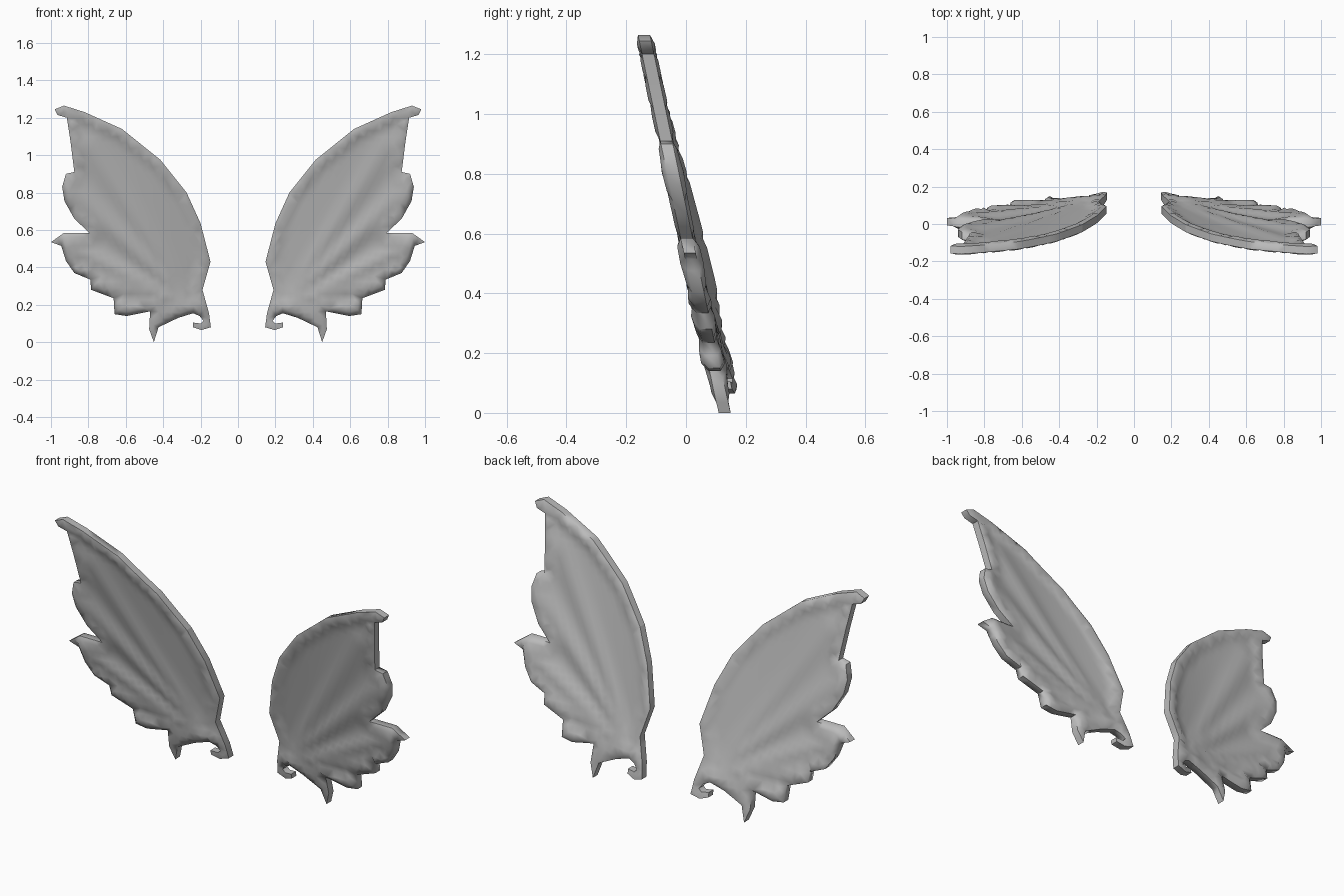
import bpy, bmesh, math
from mathutils import Vector
from mathutils.geometry import delaunay_2d_cdt, intersect_point_line

if "Cube" in bpy.data.objects:
    bpy.data.objects.remove(bpy.data.objects["Cube"])

# Wing outline in x, z: hooked root, leading edge, tip, then scalloped lobes
OUTLINE = [Vector(p) for p in [
    (.145, .08), (.155, .155), (.19, .28), (.147, .43), (.20, .635), (.275, .80),
    (.415, .975), (.62, 1.14), (.82, 1.23), (.93, 1.265), (.98, 1.245), (.965, 1.215),
    (.915, 1.2), (.895, 1.07), (.875, .91), (.92, .90), (.94, .83), (.928, .755),
    (.875, .66), (.795, .585), (.93, .585), (1.0, .535), (.945, .515), (.92, .435),
    (.875, .37), (.79, .335), (.785, .28), (.665, .235), (.66, .15), (.595, .14),
    (.47, .165), (.475, .07), (.45, 0), (.425, .08), (.32, .13), (.24, .155),
    (.205, .14), (.185, .115), (.20, .10), (.24, .105), (.24, .08), (.195, .065)]]
# Veins fan out from the root: end point and height
ROOT = Vector((.22, .17))
VEINS = [(Vector((.80, 1.05)), .012), (Vector((.88, .80)), .018),
         (Vector((.95, .53)), .022), (Vector((.83, .36)), .022),
         (Vector((.63, .18)), .022)]


def segments(pts):
    return list(zip(pts, pts[1:] + pts[:1]))


def seg_dist(p, a, b):
    q, t = intersect_point_line(p, a, b)
    t = min(1, max(0, t))
    return (p - (a + (b - a) * t)).length, t


def edge_dist(p):
    return min(seg_dist(p, a, b)[0] for a, b in segments(OUTLINE))


def inside(p):
    hit = False
    for a, b in segments(OUTLINE):
        if (a.y > p.y) != (b.y > p.y):
            if p.x < a.x + (p.y - a.y) / (b.y - a.y) * (b.x - a.x):
                hit = not hit
    return hit


def middle(p):
    # Wing leans forward to the tip and curls back beside the root
    return .125 - .21 * p.y + .04 * max(0, 1 - (p.x - .15) / .45) ** 2


def half_thickness(p):
    # Rounded rim, thin membrane, raised veins
    d = edge_dist(p)
    if d < .02:
        rim = .02 + .5 * d
    else:
        k = min(1, (d - .02) / .05)
        rim = .03 - .018 * k * k * (3 - 2 * k)
    vein = 0
    for end, height in VEINS:
        dist, t = seg_dist(p, ROOT, end)
        width = .02 + .04 * t
        vein = max(vein, height * math.exp(-(dist / width) ** 2))
    return rim + vein * min(1, d / .05)


# Points: outline, rim ring and a staggered fill
points = []
for a, b in segments(OUTLINE):
    n = max(1, math.ceil((b - a).length / .06))
    points += [a.lerp(b, i / n) for i in range(n)]
border = len(points)
ring = []
for a, b in segments(points[:border]):
    side = (b - a).normalized()
    p = (a + b) / 2 + Vector((side.y, -side.x)) * .022
    if inside(p) and edge_dist(p) > .018 and all((p - q).length > .012 for q in ring):
        ring.append(p)
fill = []
step = .034
for row in range(40):
    for col in range(32):
        p = Vector((.1 + (col + .5 * (row % 2)) * step, row * step * .95))
        if inside(p) and edge_dist(p) > .036:
            fill.append(p)
points += ring + fill
edges = [(i, (i + 1) % border) for i in range(border)]
flat, _, tris, *_ = delaunay_2d_cdt(points, edges, [], 0, 1e-5)
tris = [t for t in tris if inside(sum((flat[i] for i in t), Vector((0, 0))) / len(t))]


def build_wing(name, sign, material):
    bm = bmesh.new()
    sheets = []
    for face_dir in (-1, 1):
        sheets.append([bm.verts.new((p.x, middle(p) + face_dir * half_thickness(p), p.y))
                       for p in flat])
    front, back = sheets
    for t in tris:
        bm.faces.new([front[i] for i in t])
        bm.faces.new([back[i] for i in reversed(t)])
    # Close the rim between the front and back sheets
    count = {}
    for t in tris:
        for i, j in zip(t, list(t[1:]) + [t[0]]):
            key = (min(i, j), max(i, j))
            count[key] = count.get(key, 0) + 1
    for (i, j), uses in count.items():
        if uses == 1:
            bm.faces.new((front[i], front[j], back[j], back[i]))
    bmesh.ops.delete(bm, geom=[v for v in bm.verts if not v.link_faces], context='VERTS')
    bmesh.ops.recalc_face_normals(bm, faces=bm.faces[:])
    # The opposite wing is a plain reflection
    for v in bm.verts:
        v.co.x *= sign
    mesh = bpy.data.meshes.new(name)
    bm.to_mesh(mesh)
    bm.free()
    mesh.materials.append(material)
    obj = bpy.data.objects.new(name, mesh)
    bpy.context.collection.objects.link(obj)
    bpy.ops.object.select_all(action='DESELECT')
    obj.select_set(True)
    bpy.context.view_layer.objects.active = obj
    bpy.ops.object.shade_smooth_by_angle(angle=math.radians(55))
    return obj


grey = bpy.data.materials.new("wing_grey")
grey.diffuse_color = (.5, .5, .5, 1)
grey.use_nodes = True
grey.node_tree.nodes["Principled BSDF"].inputs["Base Color"].default_value = grey.diffuse_color
build_wing("right_wing", 1, grey)
build_wing("left_wing", -1, grey)
